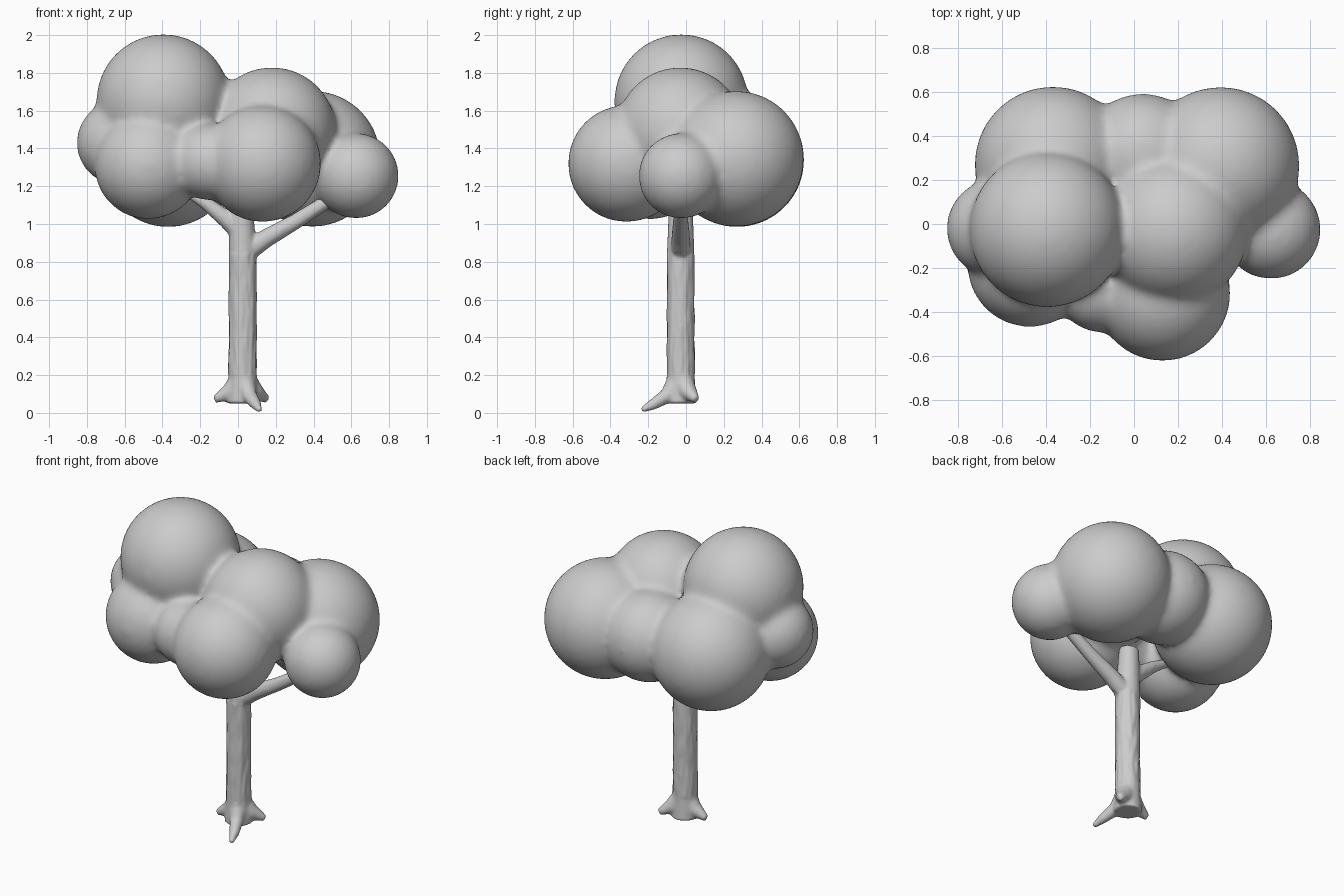
import bpy
from mathutils import Vector, noise

if "Cube" in bpy.data.objects:
    bpy.data.objects.remove(bpy.data.objects["Cube"])


def fuse(obj, voxel, smooth_steps):
    # weld overlapping solids into one skin and soften the creases
    bpy.ops.object.select_all(action='DESELECT')
    obj.select_set(True)
    bpy.context.view_layer.objects.active = obj
    rm = obj.modifiers.new("fuse", 'REMESH')
    rm.mode = 'VOXEL'
    rm.voxel_size = voxel
    sm = obj.modifiers.new("soften", 'SMOOTH')
    sm.factor = 0.5
    sm.iterations = smooth_steps
    for m in ("fuse", "soften"):
        bpy.ops.object.modifier_apply(modifier=m)
    bpy.ops.object.shade_smooth()


def join(parts, name):
    bpy.ops.object.select_all(action='DESELECT')
    for p in parts:
        p.select_set(True)
    bpy.context.view_layer.objects.active = parts[0]
    bpy.ops.object.join()
    obj = bpy.context.object
    obj.name = name
    bpy.ops.object.transform_apply(location=True, rotation=True, scale=True)
    return obj


def tube(points):
    # tapered round tube; each point is (x, y, z, radius)
    cu = bpy.data.curves.new("tube", 'CURVE')
    cu.dimensions = '3D'
    cu.bevel_depth = 1.0
    cu.bevel_resolution = 5
    cu.use_fill_caps = True
    sp = cu.splines.new('POLY')
    sp.points.add(len(points) - 1)
    for p, (x, y, z, r) in zip(sp.points, points):
        p.co = (x, y, z, 1)
        p.radius = r
    ob = bpy.data.objects.new("tube", cu)
    bpy.context.collection.objects.link(ob)
    bpy.ops.object.select_all(action='DESELECT')
    ob.select_set(True)
    bpy.context.view_layer.objects.active = ob
    bpy.ops.object.convert(target='MESH')
    return bpy.context.object


# Foliage: overlapping balls (x, y, z, radius)
balls = [
    (-0.395, -0.025, 1.65, 0.35),
    (0.18, -0.03, 1.49, 0.335),
    (0.13, -0.315, 1.32, 0.305),
    (0.395, 0.265, 1.345, 0.355),
    (0.625, -0.025, 1.255, 0.222),
    (-0.475, -0.185, 1.31, 0.28),
    (-0.37, 0.27, 1.34, 0.352),
    (-0.63, -0.02, 1.43, 0.22),
    (0.04, 0.315, 1.35, 0.275),
    (-0.15, -0.29, 1.33, 0.20),
]
parts = []
for x, y, z, r in balls:
    bpy.ops.mesh.primitive_uv_sphere_add(segments=64, ring_count=32,
                                         radius=r + 0.005, location=(x, y, z))
    parts.append(bpy.context.object)
foliage = join(parts, "foliage")
fuse(foliage, 0.018, 22)

# Trunk, branches and roots
cx, cy = 0.025, -0.028
limbs = [
    [(cx, cy, 0.05, 0.085), (cx, cy, 0.18, 0.076), (cx, cy, 0.5, 0.074),
     (cx, cy, 0.85, 0.074), (cx - 0.005, cy, 1.0, 0.068), (cx - 0.01, cy, 1.16, 0.06)],
    [(0.03, cy, 0.84, 0.055), (0.15, cy, 0.925, 0.05), (0.30, cy, 1.01, 0.042),
     (0.52, cy, 1.15, 0.036)],
    [(0.02, cy, 0.95, 0.055), (-0.06, cy, 1.025, 0.048), (-0.17, cy, 1.11, 0.036),
     (-0.30, cy, 1.19, 0.022)],
    [(cx, cy, 0.20, 0.06), (-0.04, cy, 0.11, 0.05), (-0.125, -0.03, 0.07, 0.02)],
    [(cx, cy, 0.20, 0.06), (0.09, 0.01, 0.11, 0.05), (0.155, 0.055, 0.07, 0.02)],
    [(cx, cy, 0.20, 0.06), (0.06, -0.10, 0.09, 0.042), (0.095, -0.175, 0.045, 0.03),
     (0.115, -0.235, 0.014, 0.015)],
]
trunk = join([tube(l) for l in limbs], "trunk")
fuse(trunk, 0.009, 10)

# Shallow bark grain, stretched along the trunk
for v in trunk.data.vertices:
    if 0.2 < v.co.z < 0.85:
        n = noise.noise(Vector((v.co.x * 45, v.co.y * 45, v.co.z * 9)))
        out = Vector((v.co.x - cx, v.co.y - cy, 0)).normalized()
        v.co += out * 0.005 * n
    v.co.z = max(v.co.z, 0.0)
